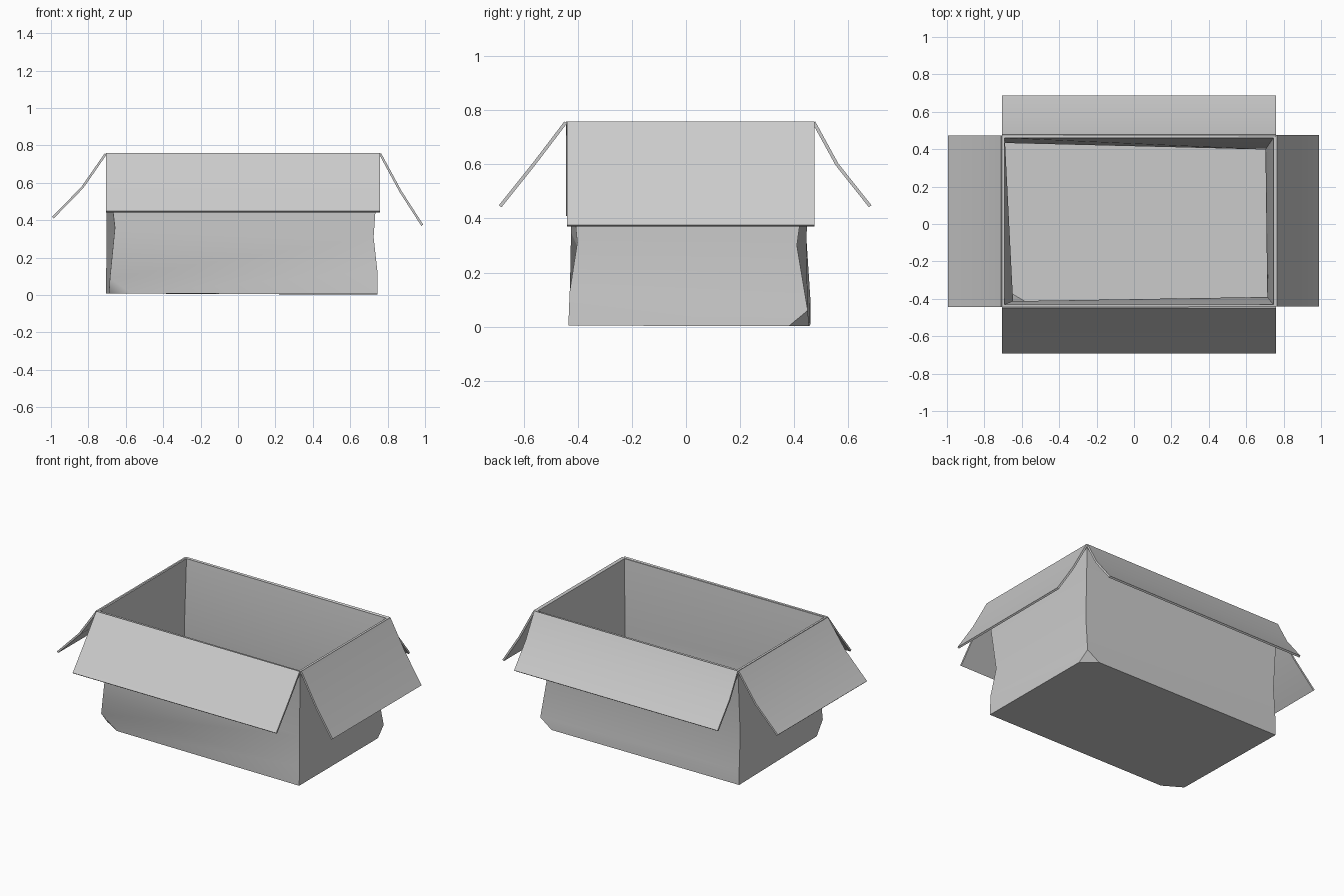
import bpy

if "Cube" in bpy.data.objects:
    bpy.data.objects.remove(bpy.data.objects["Cube"])

THICK = 0.012


def make_sheet(name, verts, faces, offset):
    """Thin cardboard sheet: mesh + solidify, smooth with sharp folds."""
    mesh = bpy.data.meshes.new(name)
    mesh.from_pydata(verts, [], faces)
    mesh.update()
    obj = bpy.data.objects.new(name, mesh)
    bpy.context.collection.objects.link(obj)
    bpy.ops.object.select_all(action='DESELECT')
    obj.select_set(True)
    bpy.context.view_layer.objects.active = obj
    mod = obj.modifiers.new("Thickness", 'SOLIDIFY')
    mod.thickness = THICK
    mod.offset = offset
    mod.use_even_offset = True
    bpy.ops.object.modifier_apply(modifier=mod.name)
    bpy.ops.object.shade_smooth_by_angle(angle=0.85)
    return obj


# Box corners, counter-clockwise from front left:
# bottom points (two where the corner is crushed), then points going up
corners = [
    ([(-0.69, -0.36, 0.008), (-0.57, -0.432, 0.008)],
     [(-0.685, -0.43, 0.09), (-0.658, -0.425, 0.36), (-0.705, -0.443, 0.755)]),
    ([(0.745, -0.435, 0.004)],
     [(0.745, -0.43, 0.13), (0.725, -0.402, 0.31), (0.757, -0.443, 0.752)]),
    ([(0.742, 0.38, 0.002), (0.65, 0.455, 0.002)],
     [(0.735, 0.45, 0.06), (0.715, 0.41, 0.30), (0.757, 0.472, 0.752)]),
    ([(-0.705, 0.46, 0.008)],
     [(-0.705, 0.46, 0.10), (-0.702, 0.445, 0.33), (-0.705, 0.472, 0.755)]),
]

# Box body: four dented walls, crushed corner triangles, floor
verts, faces, columns, floor = [], [], [], []
for bottom, upper in corners:
    start = len(verts)
    verts += bottom + upper
    low = list(range(start, start + len(bottom)))
    up = list(range(start + len(bottom), len(verts)))
    columns.append((low, up))
    floor += low
    if len(low) == 2:
        faces.append((low[0], low[1], up[0]))
for i in range(4):
    (low_a, up_a), (low_b, up_b) = columns[i], columns[(i + 1) % 4]
    a = [low_a[-1]] + up_a
    b = [low_b[0]] + up_b
    for k in range(3):
        faces.append((a[k], b[k], b[k + 1], a[k + 1]))
faces.append(tuple(reversed(floor)))
make_sheet("box_body", verts, faces, -1)

# Flaps: bent profile (distance out, height) swept along each rim edge
flaps = {
    "front_flap": ('y', (-0.707, 0.759), [(-0.445, 0.755), (-0.563, 0.60), (-0.687, 0.445)]),
    "back_flap": ('y', (-0.707, 0.759), [(0.473, 0.755), (0.558, 0.60), (0.681, 0.445)]),
    "left_flap": ('x', (-0.443, 0.474), [(-0.707, 0.755), (-0.832, 0.575), (-0.99, 0.413)]),
    "right_flap": ('x', (-0.440, 0.476), [(0.760, 0.755), (0.868, 0.555), (0.985, 0.373)]),
}
for name, (axis, ends, profile) in flaps.items():
    verts = [(d, e, z) if axis == 'x' else (e, d, z)
             for d, z in profile for e in ends]
    faces = [(0, 1, 3, 2), (2, 3, 5, 4)]
    make_sheet(name, verts, faces, 0)
